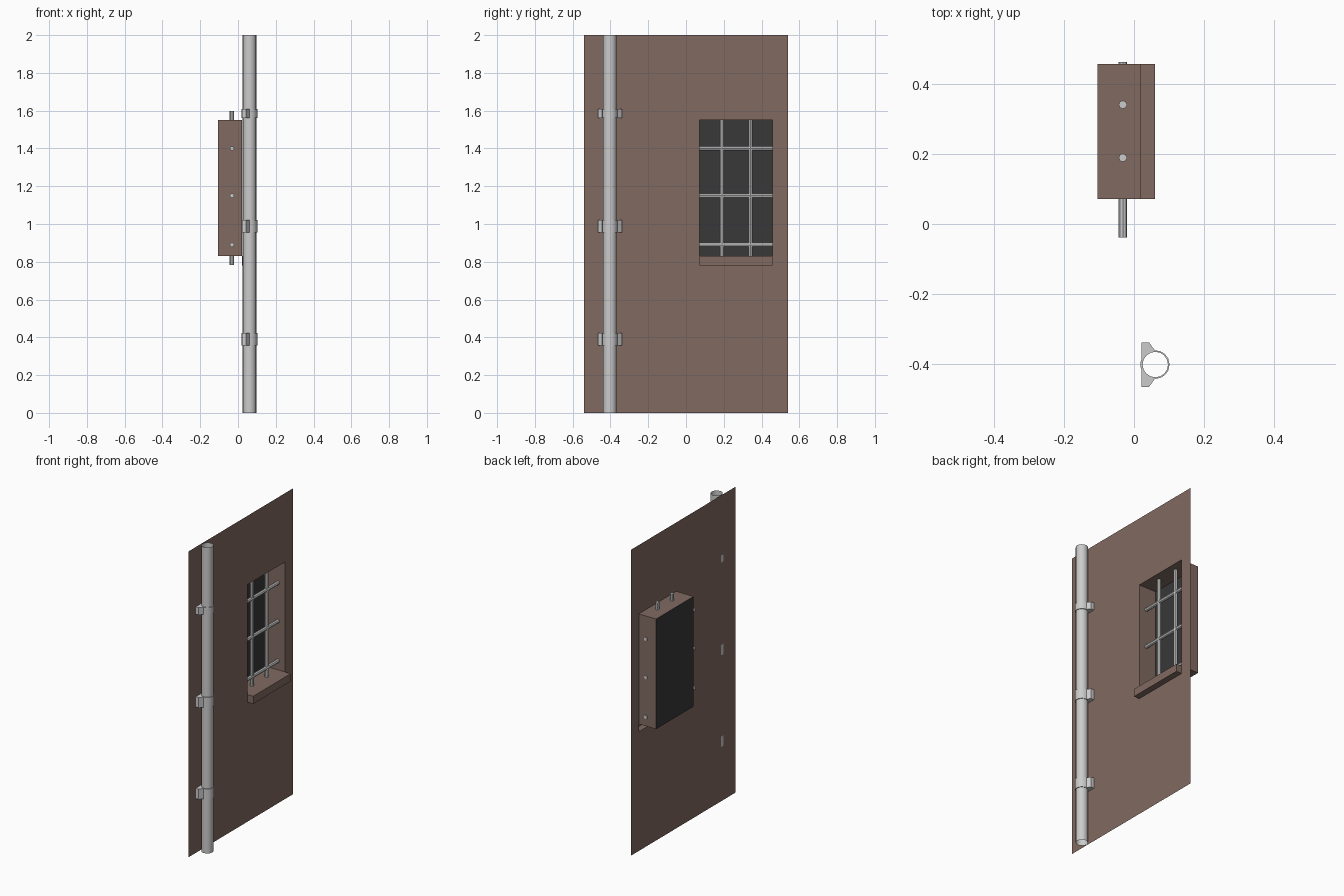
import bpy, bmesh
from math import sin, cos, pi, radians
from mathutils import Matrix, Vector

if "Cube" in bpy.data.objects:
    bpy.data.objects.remove(bpy.data.objects["Cube"])


def material(name, rgb):
    m = bpy.data.materials.new(name)
    m.diffuse_color = (*rgb, 1)
    m.use_nodes = True
    m.node_tree.nodes["Principled BSDF"].inputs["Base Color"].default_value = m.diffuse_color
    return m


brown = material("brown_plaster", (0.22, 0.145, 0.12))
dark = material("dark_glass", (0.04, 0.04, 0.04))


def finish(name, bm, mat=None, smooth=False):
    me = bpy.data.meshes.new(name)
    bm.to_mesh(me)
    bm.free()
    ob = bpy.data.objects.new(name, me)
    bpy.context.collection.objects.link(ob)
    if mat:
        me.materials.append(mat)
    if smooth:
        bpy.ops.object.select_all(action='DESELECT')
        ob.select_set(True)
        bpy.context.view_layer.objects.active = ob
        bpy.ops.object.shade_smooth_by_angle(angle=radians(40))
    return ob


def sheet(name, quads, mat):
    bm = bmesh.new()
    for q in quads:
        bm.faces.new([bm.verts.new(p) for p in q])
    bmesh.ops.remove_doubles(bm, verts=bm.verts, dist=1e-5)
    return finish(name, bm, mat)


def rod(name, a, b, r, sides, caps):
    a, b = Vector(a), Vector(b)
    bm = bmesh.new()
    turn = (b - a).to_track_quat('Z', 'Y').to_matrix().to_4x4()
    bmesh.ops.create_cone(bm, cap_ends=caps, segments=sides, radius1=r, radius2=r,
                          depth=(b - a).length,
                          matrix=Matrix.Translation((a + b) / 2) @ turn)
    return finish(name, bm, smooth=True)


XW, XB, XS = 0.02, -0.105, 0.06       # wall, recess back, sill front
Y0, Y1 = 0.072, 0.459                 # window sides
ZS, Z0, Z1 = 0.78, 0.83, 1.55         # sill bottom, window bottom, window top
W = 0.54


def rect(a, b):
    return [(a[0], a[1]), (b[0], a[1]), (b[0], b[1]), (a[0], b[1])]


# Wall sheet with the window opening
outer, inner = rect((-W, 0), (W, 2)), rect((Y0, ZS), (Y1, Z1))
sheet("wall", [[(XW, *p) for p in (outer[i], outer[(i + 1) % 4],
                                  inner[(i + 1) % 4], inner[i])]
               for i in range(4)], brown)

# Window recess: head, bottom running out over the sill, and two sides
sheet("window_recess", [
    [(XB, Y0, Z1), (XB, Y1, Z1), (XW, Y1, Z1), (XW, Y0, Z1)],
    [(XB, Y0, Z0), (XS, Y0, Z0), (XS, Y1, Z0), (XB, Y1, Z0)],
    [(XB, Y0, Z0), (XB, Y0, Z1), (XW, Y0, Z1), (XW, Y0, Z0)],
    [(XB, Y1, Z0), (XW, Y1, Z0), (XW, Y1, Z1), (XB, Y1, Z1)]], brown)

# Projecting sill, open towards the back
sheet("window_sill", [
    [(XS, Y0, ZS), (XS, Y1, ZS), (XS, Y1, Z0), (XS, Y0, Z0)],
    [(XW, Y0, ZS), (XW, Y1, ZS), (XS, Y1, ZS), (XS, Y0, ZS)],
    [(XW, Y0, ZS), (XS, Y0, ZS), (XS, Y0, Z0), (XW, Y0, Z0)],
    [(XW, Y1, ZS), (XW, Y1, Z0), (XS, Y1, Z0), (XS, Y1, ZS)]], brown)

# Dark pane closing the recess
sheet("window_pane", [[(XB, Y0, Z0), (XB, Y1, Z0), (XB, Y1, Z1), (XB, Y0, Z1)]], dark)

# Window bars, running through the recess sides
for i, y in enumerate((0.19, 0.342)):
    rod(f"vertical_bar_{i + 1}", (-0.032, y, 0.782), (-0.032, y, 1.597), 0.012, 8, True)
for i, z in enumerate((0.89, 1.15, 1.40)):
    rod(f"horizontal_bar_{i + 1}", (-0.032, -0.038, z), (-0.032, 0.464, z), 0.012, 8, True)

# Drain pipe, an open tube
PX, PY = 0.061, -0.403
rod("drain_pipe", (PX, PY, 0), (PX, PY, 2), 0.036, 16, False)


# Pipe brackets: flanged ring extruded upright
def bracket(name, z0, z1):
    half = [(0.018, 0.005), (0.021, 0.014), (0.021, 0.064), (0.043, 0.064)]
    half += [(PX + 0.041 * cos(t), 0.041 * sin(t))
             for t in (radians(92 - 22.5 * k) for k in range(4))]
    outline = half + [(PX + 0.041, 0)] + [(x, -y) for x, y in reversed(half)]
    hole = [(PX + 0.0365 * cos(2 * pi * k / 16), 0.0365 * sin(2 * pi * k / 16))
            for k in range(16)]
    cu = bpy.data.curves.new(name, 'CURVE')
    cu.dimensions, cu.fill_mode, cu.extrude = '2D', 'BOTH', (z1 - z0) / 2
    for pts in (outline, hole):
        s = cu.splines.new('POLY')
        s.points.add(len(pts) - 1)
        for p, (x, y) in zip(s.points, pts):
            p.co = (x, y, 0, 1)
        s.use_cyclic_u = True
    ob = bpy.data.objects.new(name, cu)
    ob.location = (0, PY, (z0 + z1) / 2)
    bpy.context.collection.objects.link(ob)
    bpy.ops.object.select_all(action='DESELECT')
    ob.select_set(True)
    bpy.context.view_layer.objects.active = ob
    bpy.ops.object.convert(target='MESH')
    bpy.ops.object.shade_smooth_by_angle(angle=radians(30))


for i, (z0, z1) in enumerate(((0.356, 0.424), (0.955, 1.022), (1.562, 1.61))):
    bracket(f"pipe_bracket_{i + 1}", z0, z1)
